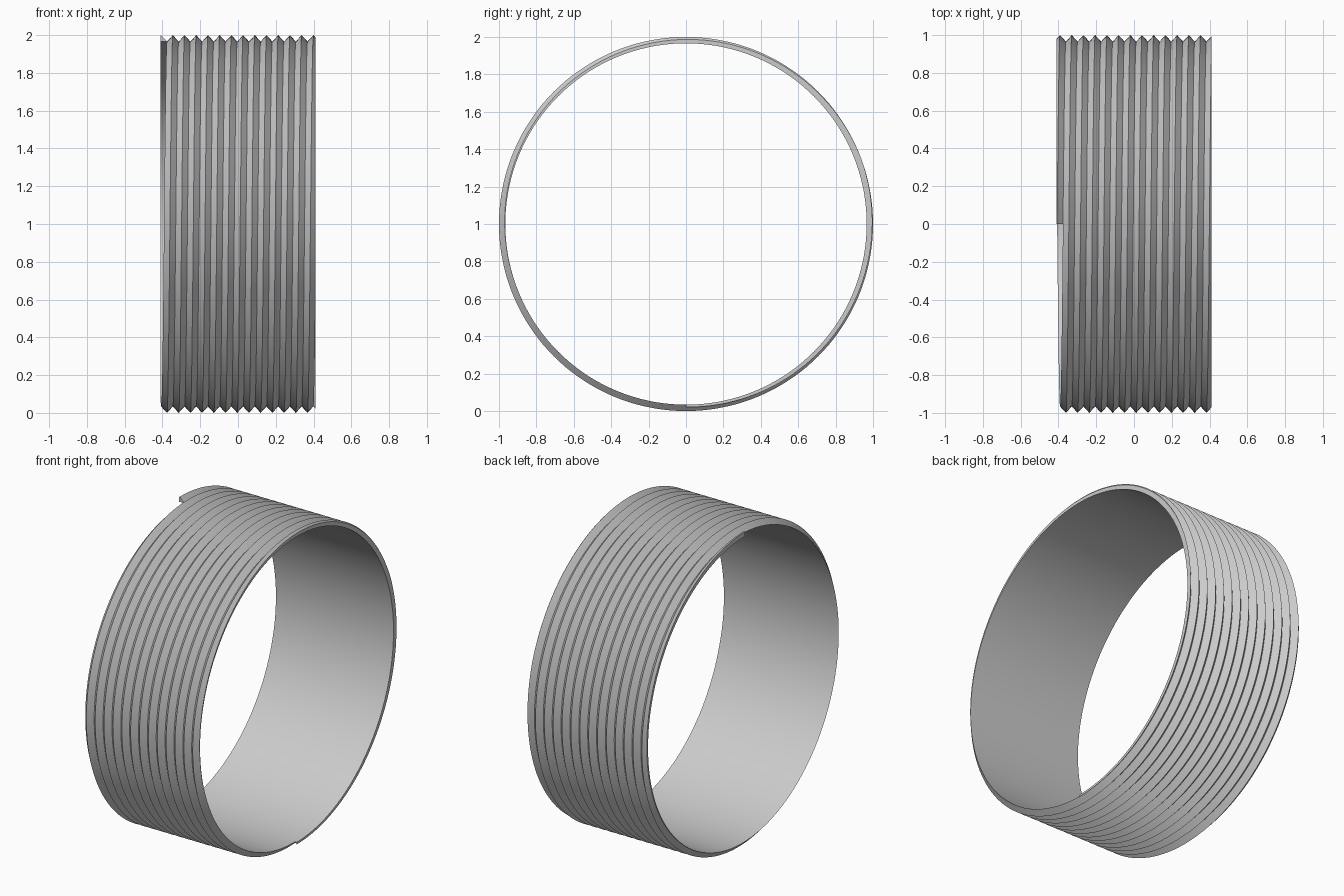
import bpy
import bmesh
from math import pi, sin, cos

if "Cube" in bpy.data.objects:
    bpy.data.objects.remove(bpy.data.objects["Cube"], do_unlink=True)

PITCH = 0.062        # axial advance per turn
TURNS = 13.5
STEPS = 144          # segments per turn
CREST, ROOT = 1.0, 0.966
START_X = 0.43       # crest position where the thread begins, at the bottom
HALF_WIDTH = 0.411   # both ends are trimmed flat here

# Plain grey material
grey = bpy.data.materials.new("plain grey")
grey.use_nodes = True
colour = (0.6, 0.6, 0.6, 1)
grey.diffuse_color = colour
grey.node_tree.nodes["Principled BSDF"].inputs["Base Color"].default_value = colour

# Triangular thread profile swept along a helix about the x axis
profile = [(-PITCH / 2, ROOT), (0, CREST), (PITCH / 2, ROOT)]
bm = bmesh.new()
rings = []
for i in range(int(TURNS * STEPS) + 1):
    turn = i / STEPS
    a = pi + 2 * pi * turn
    x = START_X - PITCH * turn
    rings.append([bm.verts.new((x + dx, -r * sin(a), 1 + r * cos(a)))
                  for dx, r in profile])
for r0, r1 in zip(rings, rings[1:]):
    for k in range(3):
        n = (k + 1) % 3
        bm.faces.new((r0[k], r0[n], r1[n], r1[k]))
bm.faces.new(rings[0])
bm.faces.new(rings[-1][::-1])

# Trim both ends flat and close the cuts
for side in (-1, 1):
    cut = bmesh.ops.bisect_plane(
        bm, geom=bm.verts[:] + bm.edges[:] + bm.faces[:], dist=1e-6,
        plane_co=(side * HALF_WIDTH, 0, 0), plane_no=(side, 0, 0), clear_outer=True)
    edges = [e for e in cut["geom_cut"]
             if isinstance(e, bmesh.types.BMEdge) and e.is_boundary]
    bmesh.ops.holes_fill(bm, edges=edges, sides=0)
bmesh.ops.recalc_face_normals(bm, faces=bm.faces[:])

mesh = bpy.data.meshes.new("threaded_ring")
bm.to_mesh(mesh)
bm.free()
mesh.materials.append(grey)
ring = bpy.data.objects.new("threaded_ring", mesh)
bpy.context.collection.objects.link(ring)

# Smooth around the ring, sharp at crests and ends
bpy.ops.object.select_all(action="DESELECT")
ring.select_set(True)
bpy.context.view_layer.objects.active = ring
bpy.ops.object.shade_smooth_by_angle(angle=pi / 6)
